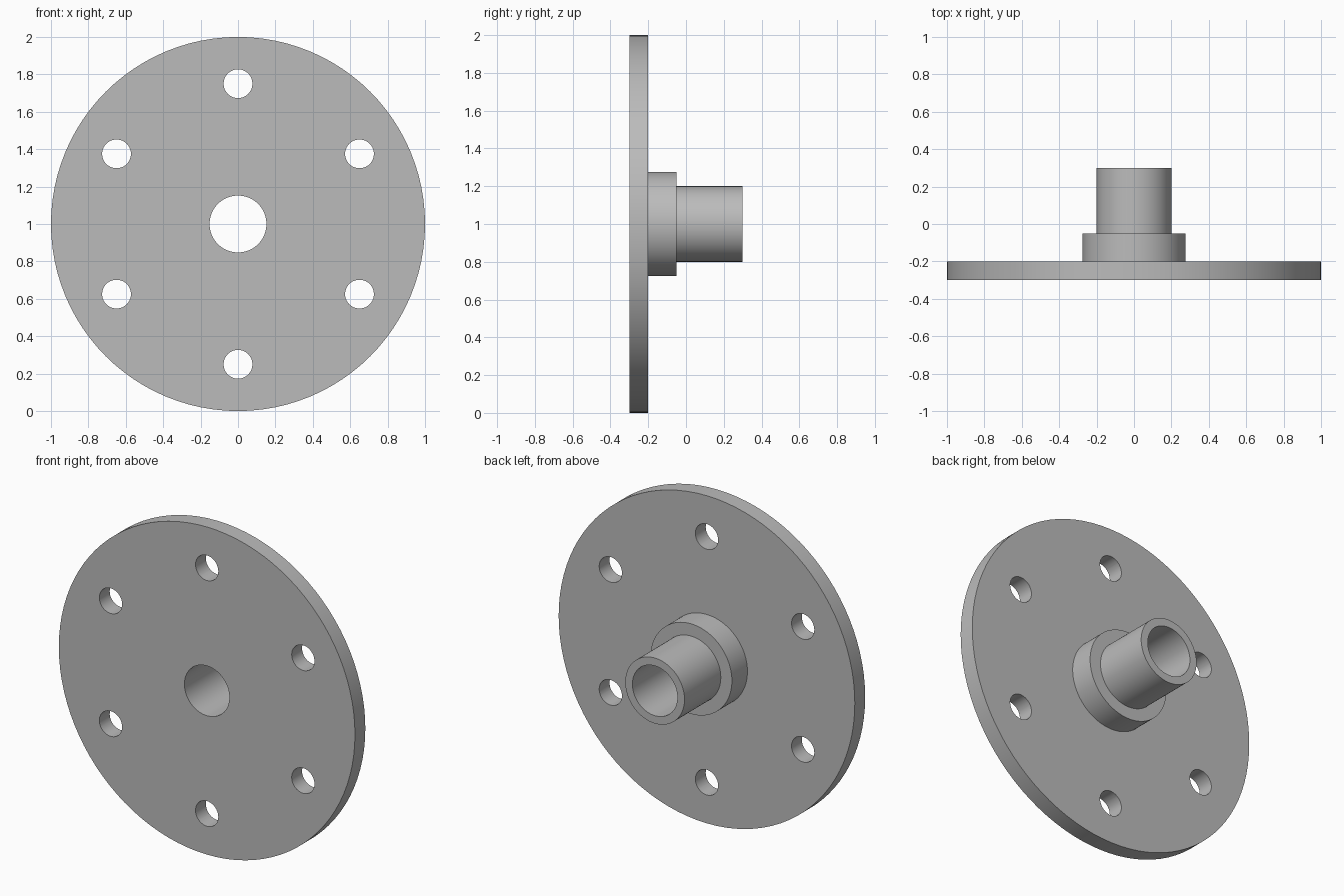
import bpy
import bmesh
import math
from mathutils import Matrix, Vector

cube = bpy.data.objects.get("Cube")
if cube:
    bpy.data.objects.remove(cube, do_unlink=True)

CENTRE = Vector((0, 0, 1))
SEGMENTS = 96
BOLT_COUNT = 6
BOLT_CIRCLE = 0.75
BOLT_RADIUS = 0.077

# Plain grey metal
grey = bpy.data.materials.new("grey_metal")
grey.use_nodes = True
colour = (0.5, 0.5, 0.5, 1)
grey.diffuse_color = colour
grey.node_tree.nodes["Principled BSDF"].inputs["Base Color"].default_value = colour


def finish(name, bm):
    mesh = bpy.data.meshes.new(name)
    bm.to_mesh(mesh)
    bm.free()
    mesh.materials.append(grey)
    obj = bpy.data.objects.new(name, mesh)
    bpy.context.collection.objects.link(obj)
    return obj


# Flange, collar and hollow spigot turned from one closed (radius, y) profile
profile = [(0.152, -0.3), (1, -0.3), (1, -0.2), (0.275, -0.2),
           (0.275, -0.05), (0.2, -0.05), (0.2, 0.3), (0.152, 0.3)]
bm = bmesh.new()
verts = [bm.verts.new((0, y, 1 + r)) for r, y in profile]
edges = [bm.edges.new((a, b)) for a, b in zip(verts, verts[1:] + verts[:1])]
bmesh.ops.spin(bm, geom=verts + edges, cent=CENTRE, axis=(0, 1, 0),
               angle=math.tau, steps=SEGMENTS)
bmesh.ops.remove_doubles(bm, verts=bm.verts, dist=0.0001)
bmesh.ops.recalc_face_normals(bm, faces=bm.faces)
flange = finish("flanged_hub", bm)

# Ring of bolt hole cutters
bm = bmesh.new()
for i in range(BOLT_COUNT):
    angle = math.tau * i / BOLT_COUNT
    offset = Vector((math.sin(angle), 0, math.cos(angle))) * BOLT_CIRCLE
    place = Matrix.Translation(CENTRE + offset + Vector((0, -0.25, 0)))
    bmesh.ops.create_cone(bm, cap_ends=True, segments=40, radius1=BOLT_RADIUS,
                          radius2=BOLT_RADIUS, depth=0.3,
                          matrix=place @ Matrix.Rotation(math.pi / 2, 4, "X"))
cutter = finish("bolt_hole_cutters", bm)
cutter.hide_render = True

# Drill the bolt holes
drill = flange.modifiers.new("bolt_holes", "BOOLEAN")
drill.operation = "DIFFERENCE"
drill.solver = "EXACT"
drill.object = cutter
bpy.ops.object.select_all(action="DESELECT")
bpy.context.view_layer.objects.active = flange
flange.select_set(True)
bpy.ops.object.modifier_apply(modifier=drill.name)
bpy.data.objects.remove(cutter, do_unlink=True)

# Round walls smooth, rims sharp
bpy.ops.object.shade_smooth_by_angle(angle=math.radians(30))
